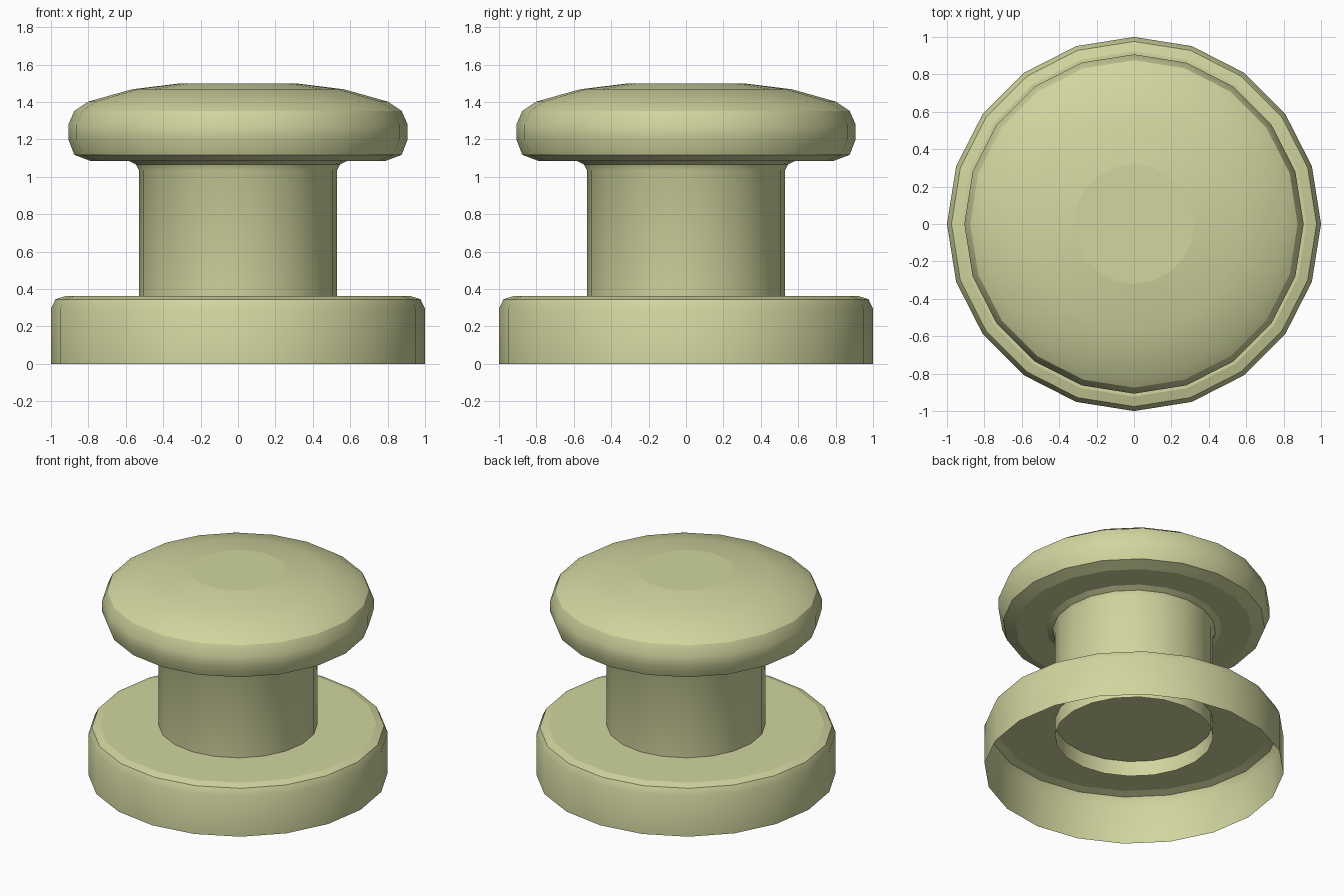
import bpy
import bmesh
from math import cos, sin, pi, radians

SIDES = 20

old = bpy.data.objects.get("Cube")
if old:
    bpy.data.objects.remove(old, do_unlink=True)

# single pale olive colour
olive = bpy.data.materials.new("pale_olive")
olive.use_nodes = True
colour = (0.64, 0.67, 0.345, 1.0)
olive.diffuse_color = colour
bsdf = next(n for n in olive.node_tree.nodes if n.type == "BSDF_PRINCIPLED")
bsdf.inputs["Base Color"].default_value = colour


def lathe(name, profile, cap_bottom=False, cap_top=False):
    """Turn a (radius, height) profile, listed bottom to top, about z."""
    bm = bmesh.new()
    rings = []
    for r, z in profile:
        rings.append([bm.verts.new((r * cos(2 * pi * i / SIDES),
                                    r * sin(2 * pi * i / SIDES), z))
                      for i in range(SIDES)])
    for low, high in zip(rings, rings[1:]):
        for i in range(SIDES):
            j = (i + 1) % SIDES
            bm.faces.new((low[i], low[j], high[j], high[i]))
    if cap_bottom:
        bm.faces.new(rings[0][::-1])
    if cap_top:
        bm.faces.new(rings[-1])
    mesh = bpy.data.meshes.new(name)
    bm.to_mesh(mesh)
    bm.free()
    mesh.materials.append(olive)
    obj = bpy.data.objects.new(name, mesh)
    bpy.context.scene.collection.objects.link(obj)
    bpy.ops.object.select_all(action="DESELECT")
    obj.select_set(True)
    bpy.context.view_layer.objects.active = obj
    bpy.ops.object.shade_smooth_by_angle(angle=radians(28))
    # flat caps stay flat
    for face in mesh.polygons:
        if len(face.vertices) > 4:
            face.use_smooth = False
    return obj


# base: open-bottomed shell with a rounded upper rim
lathe("base_plate", [(1, 0), (1, 0.295), (0.976, 0.345), (0.923, 0.362)],
      cap_top=True)

# stem: open tube through the base, flaring under the head
lathe("stem", [(0.53, 0.25), (0.53, 1.035), (0.545, 1.065), (0.585, 1.085)])

# head: rounded disc with a shallow dome and flat centre
lathe("knob_head", [(0.79, 1.085), (0.875, 1.117), (0.907, 1.2),
                    (0.907, 1.28), (0.875, 1.352), (0.8, 1.402),
                    (0.565, 1.468), (0.32, 1.498)],
      cap_bottom=True, cap_top=True)
